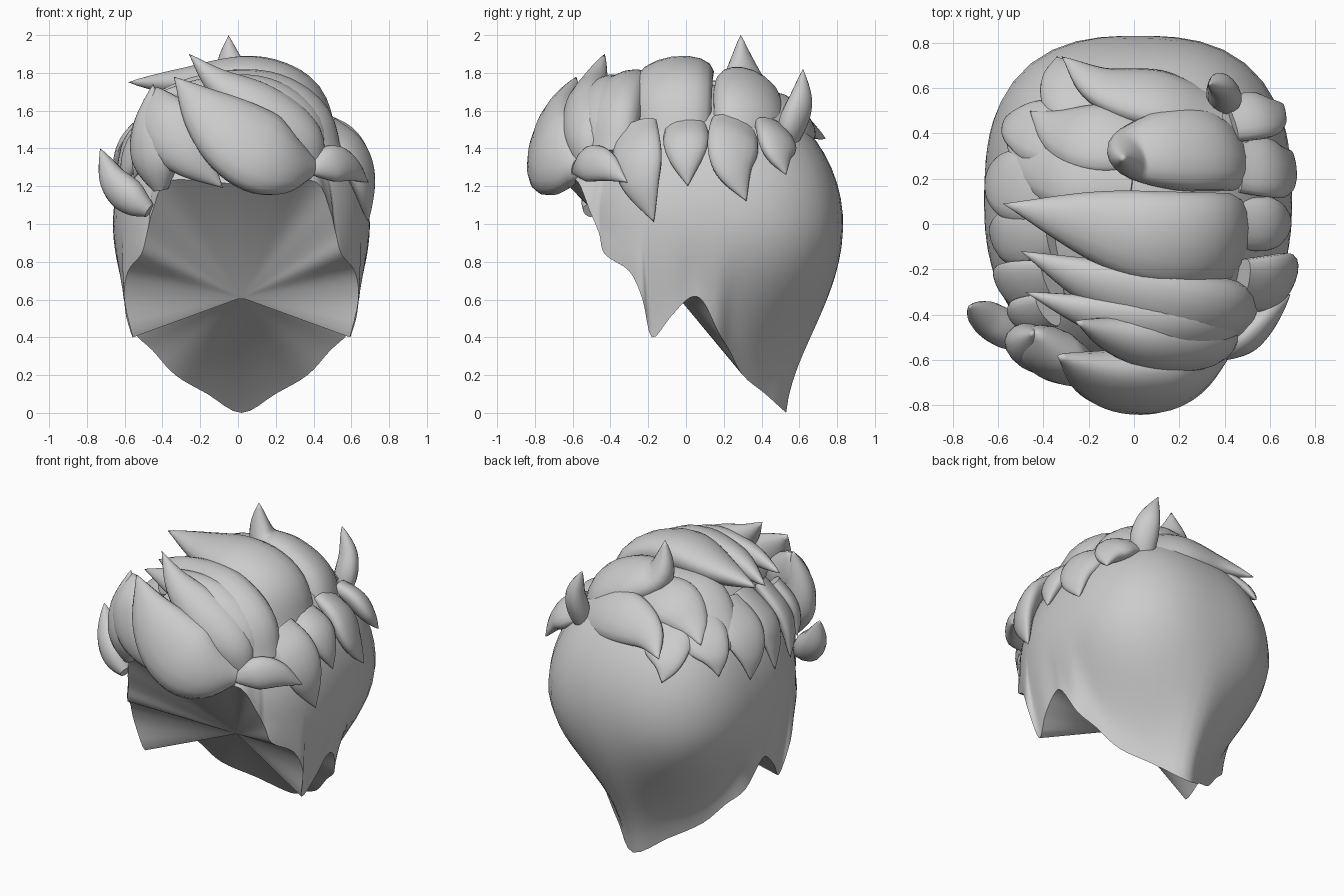
import bpy, bmesh, math
from mathutils import Vector

hair = bpy.data.materials.new("hair_grey")
hair.diffuse_color = (0.6, 0.6, 0.6, 1)


def finish(bm, name):
    """Turn a bmesh into a smooth shaded object with crisp hard edges."""
    bmesh.ops.recalc_face_normals(bm, faces=bm.faces)
    me = bpy.data.meshes.new(name)
    bm.to_mesh(me)
    bm.free()
    me.materials.append(hair)
    me.shade_smooth()
    me.set_sharp_from_angle(angle=math.radians(55))
    ob = bpy.data.objects.new(name, me)
    bpy.context.collection.objects.link(ob)
    return ob


def spline(pts, steps, closed=False):
    """Catmull-Rom curve through the points."""
    pts = [Vector(p) for p in pts]
    n = len(pts)
    if closed:
        get = lambda i: pts[i % n]
    else:
        ext = [pts[0] * 2 - pts[1]] + pts + [pts[-1] * 2 - pts[-2]]
        get = lambda i: ext[i + 1]
    out = []
    for i in range(n if closed else n - 1):
        a, b, c, d = (get(i + k) for k in (-1, 0, 1, 2))
        for s in range(steps):
            t = s / steps
            out.append(0.5 * (2 * b + (c - a) * t + (2 * a - 5 * b + 4 * c - d) * t * t
                              + (3 * b - a - 3 * c + d) * t ** 3))
    if not closed:
        out.append(pts[-1].copy())
    return out


def resample(line, count):
    """Evenly spaced points along a polyline."""
    dist = [0.0]
    for a, b in zip(line, line[1:]):
        dist.append(dist[-1] + (b - a).length)
    out, j = [], 0
    for k in range(count + 1):
        want = dist[-1] * k / count
        while j < len(line) - 2 and dist[j + 1] < want:
            j += 1
        f = (want - dist[j]) / max(dist[j + 1] - dist[j], 1e-9)
        out.append(line[j].lerp(line[j + 1], min(f, 1)))
    return out


# Scalp cap: meridians from the crown to the hairline, closed by a fan inside
CX, CY, CZ = 0.018, 0.1, 1.0
RX, RY, RZ = 0.68, 0.732, 0.74
right_hairline = [
    (0.22, -0.62, 1.23), (0.40, -0.57, 1.22), (0.47, -0.51, 1.07), (0.50, -0.46, 0.95),
    (0.53, -0.43, 0.84), (0.60, -0.30, 0.75), (0.62, -0.23, 0.60), (0.575, -0.18, 0.40),
    (0.61, -0.08, 0.51), (0.62, 0.02, 0.61), (0.62, 0.09, 0.59), (0.57, 0.17, 0.43),
    (0.47, 0.23, 0.33), (0.35, 0.30, 0.20), (0.18, 0.42, 0.10)]
loop = ([(0, -0.63, 1.21)] + right_hairline + [(0, 0.53, 0.0)]
        + [(-x, y, z) for x, y, z in reversed(right_hairline)])
edge = [p + Vector((CX, 0, 0)) for p in spline(loop, 4, True)]
for p in edge:
    p.z = max(p.z, 0)


def meridian(p):
    az = math.atan2(p.y - CY, p.x - CX)
    c, s = math.cos(az), math.sin(az)
    power = 2.35 + 0.3 * max(0, min(1, 3 * s))      # squarer towards the back
    r = (abs(c / RX) ** power + abs(s / RY) ** power) ** (-1 / power)
    low = math.acos(max(0, min(1, (p.z - CZ) / RZ)))
    arc = []
    for k in range(25):
        a = low * k / 24
        arc.append(Vector((CX + c * r * math.sin(a), CY + s * r * math.sin(a),
                           CZ + RZ * math.cos(a))))
    if p.z >= CZ:
        gap = p - arc[-1]
        return [q + gap * (k / 24) ** 3 for k, q in enumerate(arc)]
    e, h = arc[-1], CZ - p.z
    c1 = e - Vector((0, 0, 0.4 * h))
    c2 = p + Vector((0.03 * c * h, 0.03 * s * h, 0.33 * h))
    for k in range(1, 21):
        t = k / 20
        u = 1 - t
        arc.append(e * u ** 3 + c1 * 3 * u * u * t + c2 * 3 * u * t * t + p * t ** 3)
    return arc


ROWS = 26
bm = bmesh.new()
crown = bm.verts.new((CX, CY, CZ + RZ))
hub = bm.verts.new((0.018, -0.04, 0.61))
cols = [[bm.verts.new(q) for q in resample(meridian(p), ROWS)[1:]] for p in edge]
for a, b in zip(cols, cols[1:] + cols[:1]):
    bm.faces.new((crown, a[0], b[0]))
    for k in range(ROWS - 1):
        bm.faces.new((a[k], a[k + 1], b[k + 1], b[k]))
    bm.faces.new((a[-1], hub, b[-1]))
finish(bm, "scalp_cap")


def lock(name, pts, half_width, thick, root=0.5):
    """Leaf shaped tuft from a blunt root to a pointed tip."""
    path = resample(spline(pts, 10), 24)
    sides, rings, normal = 16, [], None
    bm = bmesh.new()
    for i, p in enumerate(path[:-1]):
        t = i / 24
        tan = (path[i + 1] - path[max(i - 1, 0)]).normalized()
        radial = (p - Vector((0, 0.05, 1.1))).normalized()
        n = radial if normal is None else normal * 2 + radial
        normal = (n - tan * n.dot(tan)).normalized()
        side = tan.cross(normal)
        if t < 0.35:
            w = root + (1 - root) * math.sin(t / 0.35 * math.pi / 2)
        else:
            w = math.cos((t - 0.35) / 0.65 * math.pi / 2) ** 1.05
        ring = []
        for k in range(sides):
            a = 2 * math.pi * k / sides
            up = math.sin(a) * thick * w ** 0.8
            ring.append(bm.verts.new(p + side * math.cos(a) * half_width * w
                                     + normal * up * (1 if up > 0 else 1.3)))
        rings.append(ring)
    tip = bm.verts.new(path[-1])
    bm.faces.new(rings[0])
    for a, b in zip(rings, rings[1:]):
        for k in range(sides):
            m = (k + 1) % sides
            bm.faces.new((a[k], a[m], b[m], b[k]))
    for k in range(sides):
        bm.faces.new((rings[-1][k], rings[-1][(k + 1) % sides], tip))
    finish(bm, name)


# Fringe and swept locks over the top, from right root to left tip
lock("fringe_lock", [(0.39, -0.57, 1.30), (0.22, -0.67, 1.34), (0.05, -0.70, 1.42), (-0.15, -0.67, 1.58), (-0.34, -0.58, 1.78)], 0.235, 0.12, 0.25)
lock("swept_lock_1", [(0.39, -0.51, 1.30), (0.33, -0.53, 1.46), (0.12, -0.53, 1.62), (-0.1, -0.49, 1.75), (-0.26, -0.43, 1.9)], 0.15, 0.105)
lock("swept_lock_2", [(0.40, -0.46, 1.34), (0.34, -0.46, 1.53), (0.12, -0.45, 1.67), (-0.2, -0.39, 1.70), (-0.48, -0.3, 1.67)], 0.14, 0.09, 0.7)
lock("swept_lock_3", [(0.42, -0.41, 1.36), (0.35, -0.39, 1.56), (0.14, -0.35, 1.685), (-0.2, -0.25, 1.71), (-0.5, -0.12, 1.66)], 0.17, 0.105, 0.95)
lock("swept_lock_4", [(0.42, -0.07, 1.42), (0.33, -0.07, 1.67), (0.08, -0.06, 1.78), (-0.28, 0.02, 1.76), (-0.58, 0.09, 1.75)], 0.215, 0.11, 0.95)
lock("crown_lock", [(0.41, 0.31, 1.42), (0.33, 0.33, 1.59), (0.15, 0.33, 1.70), (0.0, 0.31, 1.76), (-0.04, 0.30, 1.86), (-0.05, 0.29, 2.0)], 0.20, 0.11, 0.95)
lock("back_spike", [(0.37, 0.53, 1.4), (0.40, 0.57, 1.53), (0.39, 0.61, 1.66), (0.33, 0.62, 1.82)], 0.085, 0.06, 0.6)

# Locks over the back of the crown
lock("back_lock", [(0.37, 0.48, 1.48), (0.12, 0.55, 1.56), (-0.14, 0.61, 1.53), (-0.32, 0.74, 1.45)], 0.17, 0.075, 0.7)
lock("left_crown_lock_1", [(0.05, 0.36, 1.66), (-0.18, 0.38, 1.65), (-0.34, 0.42, 1.57), (-0.46, 0.50, 1.49)], 0.17, 0.07, 0.7)
lock("left_crown_lock_2", [(0.0, 0.2, 1.7), (-0.25, 0.23, 1.66), (-0.44, 0.28, 1.53), (-0.57, 0.38, 1.40)], 0.18, 0.07, 0.7)

# Drooping locks along the left side, from back to front
left_locks = [
    ([(-0.16, 0.46, 1.56), (-0.27, 0.58, 1.47), (-0.33, 0.67, 1.39), (-0.34, 0.74, 1.30)], 0.15),
    ([(-0.28, 0.36, 1.60), (-0.43, 0.42, 1.50), (-0.53, 0.45, 1.41), (-0.57, 0.47, 1.30)], 0.15),
    ([(-0.36, 0.14, 1.62), (-0.54, 0.18, 1.48), (-0.62, 0.21, 1.35), (-0.64, 0.24, 1.21)], 0.16),
    ([(-0.36, -0.05, 1.62), (-0.54, -0.06, 1.46), (-0.60, -0.05, 1.34), (-0.64, -0.02, 1.18)], 0.13),
    ([(-0.36, -0.26, 1.60), (-0.50, -0.28, 1.45), (-0.575, -0.26, 1.33), (-0.62, -0.21, 1.18)], 0.13),
    ([(-0.38, -0.38, 1.56), (-0.47, -0.41, 1.44), (-0.52, -0.41, 1.34), (-0.55, -0.38, 1.24)], 0.10)]
for i, (pts, w) in enumerate(left_locks):
    lock("left_side_lock_%d" % (i + 1), pts, w, 0.045, 0.85)

# Front left tufts beside the fringe
lock("front_left_lock_1", [(-0.41, -0.55, 1.18), (-0.44, -0.56, 1.34), (-0.46, -0.54, 1.52), (-0.45, -0.48, 1.74)], 0.135, 0.09, 0.3)
lock("front_left_lock_2", [(-0.43, -0.48, 1.72), (-0.38, -0.57, 1.54), (-0.26, -0.64, 1.37), (-0.08, -0.66, 1.19)], 0.17, 0.095, 0.05)
lock("left_temple_lock", [(-0.47, -0.51, 1.07), (-0.56, -0.48, 1.13), (-0.66, -0.42, 1.23), (-0.73, -0.36, 1.40)], 0.095, 0.075, 0.4)

# Row of drooping locks along the right side
right_locks = [
    ([(0.39, -0.59, 1.28), (0.50, -0.51, 1.32), (0.59, -0.42, 1.30), (0.69, -0.31, 1.22)], 0.10),
    ([(0.47, -0.27, 1.50), (0.60, -0.26, 1.39), (0.67, -0.24, 1.22), (0.69, -0.17, 1.01)], 0.14),
    ([(0.45, 0.0, 1.52), (0.58, 0.0, 1.44), (0.65, 0.0, 1.33), (0.69, 0.01, 1.20)], 0.12),
    ([(0.45, 0.26, 1.52), (0.58, 0.25, 1.44), (0.66, 0.25, 1.30), (0.70, 0.32, 1.12)], 0.14),
    ([(0.42, 0.46, 1.50), (0.53, 0.48, 1.45), (0.61, 0.49, 1.37), (0.66, 0.53, 1.26)], 0.12)]
for i, (pts, w) in enumerate(right_locks):
    lock("right_side_lock_%d" % (i + 1), pts, w, 0.055, 0.92 if i else 0.2)
